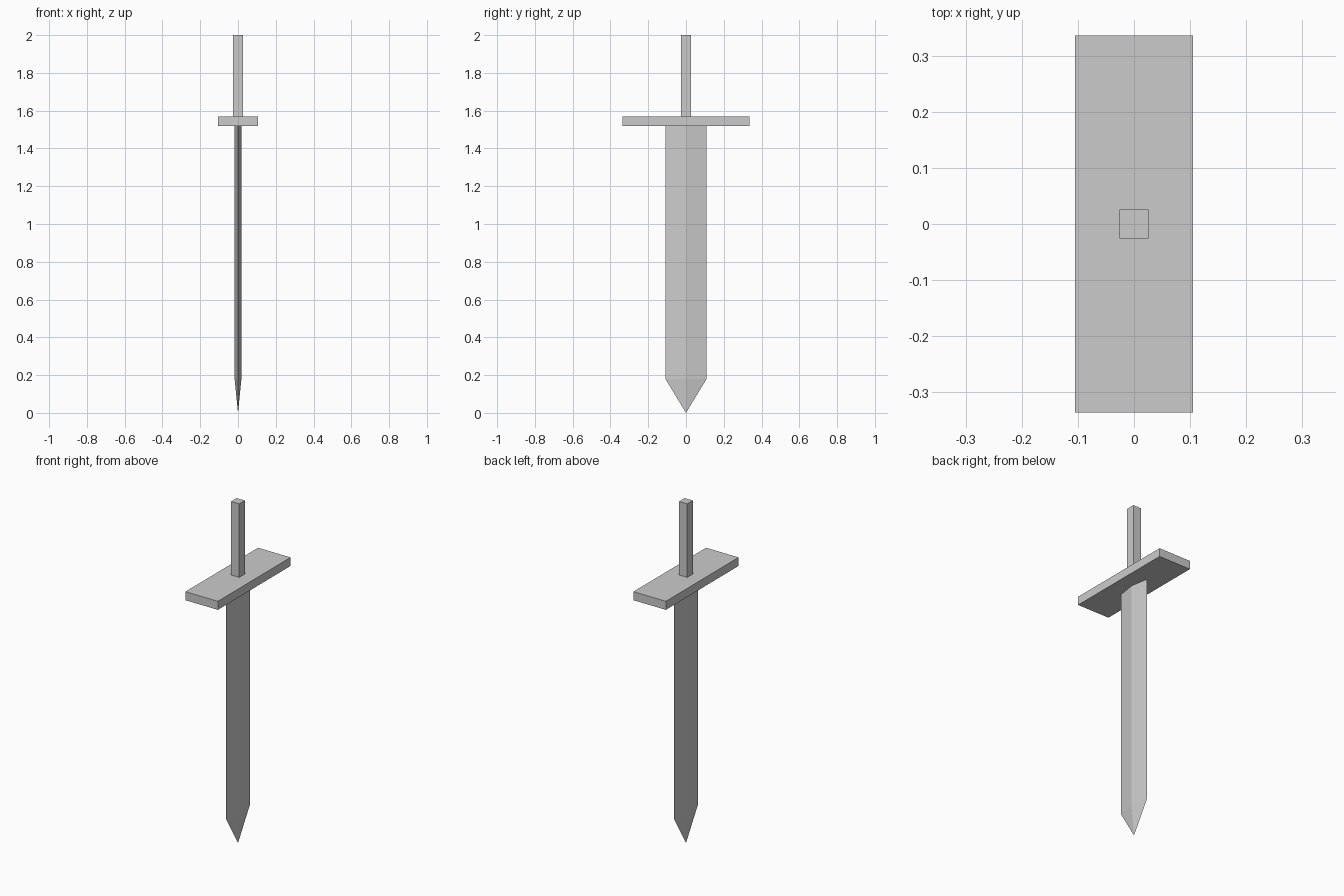
import bpy
import bmesh

if "Cube" in bpy.data.objects:
    bpy.data.objects.remove(bpy.data.objects["Cube"])


def finish(name, bm):
    bmesh.ops.recalc_face_normals(bm, faces=bm.faces)
    mesh = bpy.data.meshes.new(name)
    bm.to_mesh(mesh)
    bm.free()
    obj = bpy.data.objects.new(name, mesh)
    bpy.context.collection.objects.link(obj)
    return obj


def box(name, half_x, half_y, z0, z1):
    bm = bmesh.new()
    bmesh.ops.create_cube(bm, size=1)
    bmesh.ops.scale(bm, vec=(2 * half_x, 2 * half_y, z1 - z0), verts=bm.verts)
    bmesh.ops.translate(bm, vec=(0, 0, (z0 + z1) / 2), verts=bm.verts)
    return finish(name, bm)


# grip and crossguard
box("grip", 0.026, 0.026, 1.57, 2.0)
box("crossguard", 0.105, 0.336, 1.52, 1.57)

# blade: diamond section running down to a pointed tip
bm = bmesh.new()
section = [(0.018, 0), (0, 0.109), (-0.018, 0), (0, -0.109)]
top = [bm.verts.new((x, y, 1.52)) for x, y in section]
shoulder = [bm.verts.new((x, y, 0.18)) for x, y in section]
tip = bm.verts.new((0, 0, 0))
bm.faces.new(top)
for i in range(4):
    j = (i + 1) % 4
    bm.faces.new((top[i], shoulder[i], shoulder[j], top[j]))
    bm.faces.new((shoulder[i], tip, shoulder[j]))
finish("blade", bm)
